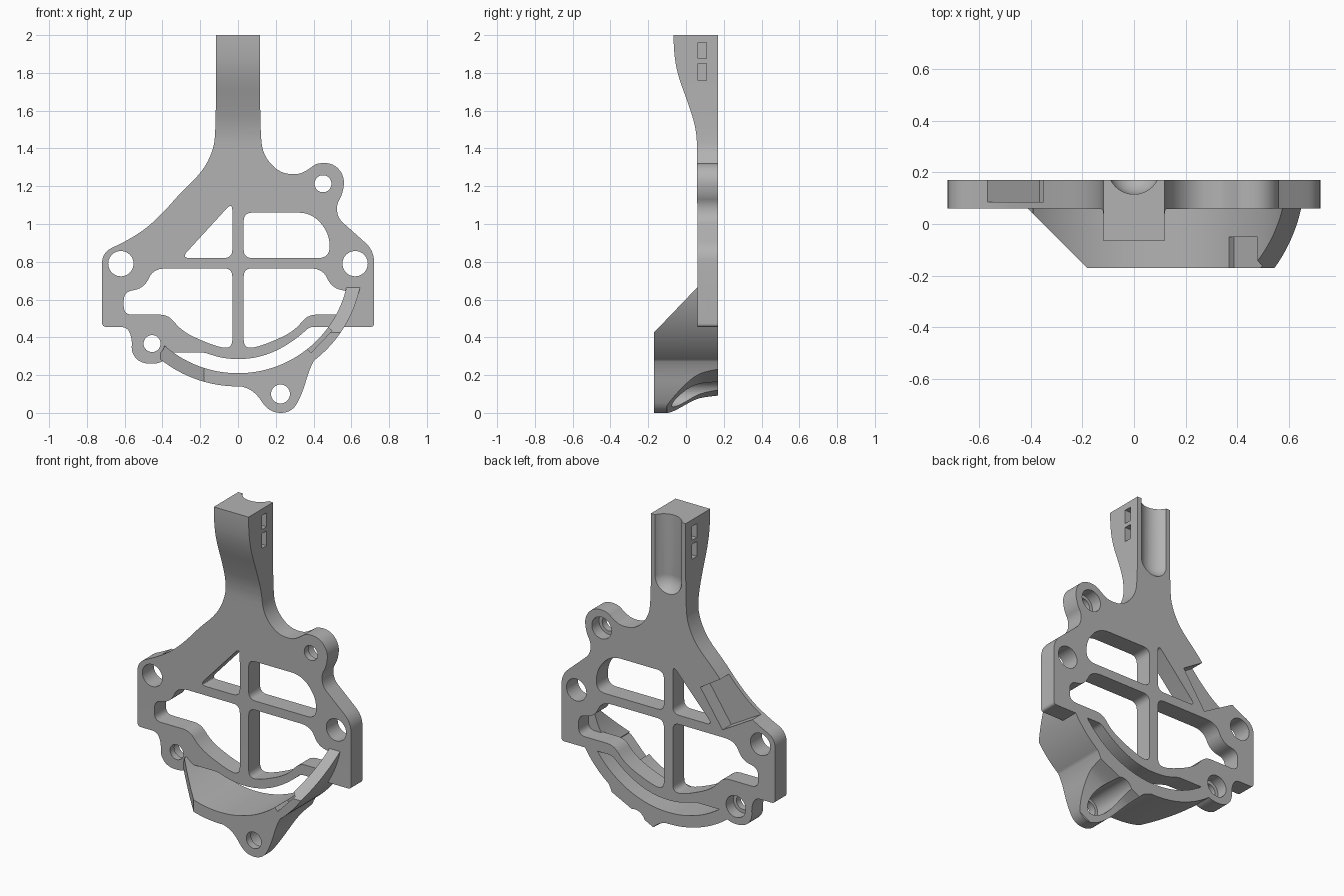
import bpy, bmesh, math
from mathutils import Vector

cube = bpy.data.objects.get("Cube")
if cube:
    bpy.data.objects.remove(cube, do_unlink=True)

grey = bpy.data.materials.new("plain_grey")
grey.use_nodes = True
grey.diffuse_color = (0.45, 0.45, 0.45, 1)
grey.node_tree.nodes["Principled BSDF"].inputs["Base Color"].default_value = (0.45, 0.45, 0.45, 1)


def rounded(points, default=1.0, steps=7):
    """Round each corner with a quadratic curve; a third value overrides the cut distance."""
    out, n = [], len(points)
    for i, p in enumerate(points):
        b = Vector(p[:2])
        a, c = Vector(points[i - 1][:2]), Vector(points[(i + 1) % n][:2])
        d = p[2] if len(p) > 2 else default
        if d == 0:
            out.append(b)
            continue
        s = b + (a - b).normalized() * min(d, (a - b).length * 0.499)
        e = b + (c - b).normalized() * min(d, (c - b).length * 0.499)
        for k in range(steps + 1):
            t = k / steps
            out.append(s * (1 - t) ** 2 + b * 2 * t * (1 - t) + e * t * t)
    return out


def prism(name, points, axis, lo, hi):
    """Extrude a 2D profile along one axis."""
    place = {"x": lambda p, h: (h, p[0], p[1]),
             "y": lambda p, h: (p[0], h, p[1]),
             "z": lambda p, h: (p[0], p[1], h)}[axis]
    bm = bmesh.new()
    face = bm.faces.new([bm.verts.new(place(p, lo)) for p in points])
    ext = bmesh.ops.extrude_face_region(bm, geom=[face])
    move = Vector(place((0, 0), hi - lo))
    bmesh.ops.translate(bm, vec=move, verts=[g for g in ext["geom"] if isinstance(g, bmesh.types.BMVert)])
    bmesh.ops.recalc_face_normals(bm, faces=bm.faces)
    mesh = bpy.data.meshes.new(name)
    bm.to_mesh(mesh)
    bm.free()
    mesh.materials.append(grey)
    ob = bpy.data.objects.new(name, mesh)
    bpy.context.collection.objects.link(ob)
    return ob


def rect(u0, u1, v0, v1):
    return [(u0, v0), (u1, v0), (u1, v1), (u0, v1)]


def circle(x, z, r, n=40):
    return [(x + r * math.cos(2 * math.pi * i / n), z + r * math.sin(2 * math.pi * i / n)) for i in range(n)]


def combine(ob, tool, operation="DIFFERENCE"):
    """Apply a boolean and remove the tool."""
    tool.hide_render = True
    m = ob.modifiers.new("cut", "BOOLEAN")
    m.operation, m.solver, m.object = operation, "EXACT", tool
    bpy.ops.object.select_all(action="DESELECT")
    ob.select_set(True)
    bpy.context.view_layer.objects.active = ob
    bpy.ops.object.modifier_apply(modifier="cut")
    bpy.data.objects.remove(tool, do_unlink=True)


def cut(ob, points, axis, lo, hi):
    combine(ob, prism("cutter", points, axis, lo, hi))


# Plate and stem: front outline
outline = [
    (0.117, 2.0, 0), (0.117, 1.48), (0.135, 1.36), (0.22, 1.27), (0.32, 1.26), (0.375, 1.29),
    (0.42, 1.325), (0.51, 1.32), (0.565, 1.25), (0.555, 1.16), (0.52, 1.10), (0.53, 1.03),
    (0.58, 0.985), (0.72, 0.86, 0.06), (0.72, 0.455, 0.02), (0.38, 0.455, 0.02), (0.30, 0.385),
    (0.19, 0.32), (0.07, 0.285), (-0.07, 0.285), (-0.18, 0.32, 0.02), (-0.36, 0.32, 0.02),
    (-0.39, 0.275, 0.03), (-0.44, 0.258), (-0.52, 0.265), (-0.565, 0.32), (-0.56, 0.39),
    (-0.585, 0.455), (-0.66, 0.455), (-0.72, 0.455, 0.025), (-0.72, 0.85, 0.06), (-0.61, 0.90),
    (-0.50, 0.965), (-0.40, 1.055), (-0.30, 1.17), (-0.19, 1.275), (-0.135, 1.38), (-0.117, 1.48),
    (-0.117, 2.0, 0)]
plate = prism("plate_and_stem", rounded(outline), "y", -0.3, 0.17)

# Stem swells forward toward its top
side = [(0.3, -0.2, 0), (0.3, 2.1, 0), (-0.066, 2.1, 0), (-0.066, 1.92), (-0.045, 1.79),
        (0.015, 1.63), (0.055, 1.50), (0.06, 1.36), (0.06, -0.2, 0)]
combine(plate, prism("side_profile", rounded(side), "x", -1, 1), "INTERSECT")

# Four windows separated by a cross of bars
lower = [(0.03, 0.765), (0.45, 0.765, 0.07), (0.495, 0.66, 0.06), (0.605, 0.64), (0.605, 0.52),
         (0.37, 0.52), (0.29, 0.425, 0.09), (0.10, 0.345, 0.09), (0.03, 0.345)]
windows = [
    [(-0.30, 0.82), (-0.03, 0.82), (-0.03, 1.115)],
    [(0.03, 0.82), (0.485, 0.82, 0.06), (0.485, 0.95, 0.07), (0.39, 1.06, 0.07), (0.03, 1.06)],
    lower, [(-p[0],) + tuple(p[1:]) for p in lower]]
for w in windows:
    cut(plate, rounded(w, 0.045), "y", 0, 0.3)

# Mounting holes, two of them counterbored from behind
for x in (-0.62, 0.62):
    cut(plate, circle(x, 0.79, 0.067), "y", 0, 0.3)
for x, z in ((0.45, 1.213), (-0.455, 0.367)):
    cut(plate, circle(x, z, 0.045), "y", 0, 0.3)
    cut(plate, circle(x, z, 0.066), "y", 0.10, 0.3)

# Recess in the rear of the sloping edge
cut(plate, [(-0.216, 1.03), (-0.365, 0.81), (-0.59, 0.94), (-0.44, 1.17)], "y", 0.085, 0.3)

# Round-ended channel down the back of the stem
channel = prism("channel", circle(0, 0.216, 0.101, 48), "z", 1.63, 2.2)
combine(plate, channel)
bpy.ops.mesh.primitive_uv_sphere_add(segments=48, ring_count=24, radius=0.101, location=(0, 0.216, 1.63))
ball = bpy.context.object
ball.data.materials.append(grey)
combine(plate, ball)

# Paired slots in both flanks of the stem
for z0, z1 in ((1.76, 1.85), (1.875, 1.96)):
    for s in (-1, 1):
        cut(plate, rect(0.063, 0.108, z0, z1), "x", *sorted((s * 0.065, s * 0.2)))

# Curved guard below the plate
CZ, R_IN, R_OUT, N = 0.80, 0.59, 0.66, 64


def arc(r):
    angles = [math.radians(-140 + 135 * i / N) for i in range(N + 1)]
    return [(r * math.cos(a), CZ + r * math.sin(a)) for a in angles]


guard = prism("curved_guard", arc(R_OUT) + arc(R_IN)[::-1], "y", -0.17, 0.17)

# Lower lug, hollowed away behind along a slanting concave sweep
lug_shape = [(-0.16, 0.172, 0), (0.0, 0.148), (0.09, 0.115), (0.165, 0.0), (0.285, 0.0), (0.34, 0.10),
             (0.385, 0.255), (0.45, 0.345, 0), (0.33, 0.26, 0), (0.22, 0.20, 0), (0.0, 0.18, 0)]
lug = prism("lug", rounded(lug_shape), "y", -0.17, 0.17)
sweep = [(-0.10, -0.5, 0), (-0.10, 0.0, 0), (-0.03, 0.065), (0.04, 0.12), (0.10, 0.145),
         (0.3, 0.17, 0), (0.3, -0.5, 0)]
sweep_cut = prism("sweep_cut", rounded(sweep), "x", -0.8, 0.8)
for v in sweep_cut.data.vertices:
    v.co.z += 0.5 * (v.co.x - 0.225)
combine(lug, sweep_cut)
combine(guard, lug, "UNION")

# Guard ends slope back to the plate
combine(guard, prism("plan_shape", [(-0.18, -0.3), (1, -0.3), (1, 0.3), (-0.41, 0.3), (-0.41, 0.06),
                                    (-0.18, -0.17)], "z", -0.5, 1.5), "INTERSECT")
combine(guard, prism("side_shape", [(-0.3, -0.2), (0.3, -0.2), (0.3, 0.46), (0.075, 0.46), (0.075, 0.665),
                                    (0.06, 0.665), (-0.17, 0.425), (-0.3, 0.29)], "x", -2, 2), "INTERSECT")

# Lug hole with rear counterbore, and clearance at the left boss
cut(guard, circle(0.225, 0.10, 0.05), "y", -0.3, 0.3)
cut(guard, circle(0.225, 0.10, 0.068), "y", -0.125, 0.3)
cut(guard, circle(-0.455, 0.367, 0.066), "y", -0.3, 0.3)

# Shallow notch in the guard's inner face
radial = Vector((0.72, -0.69)).normalized()
tangent = Vector((-radial.y, radial.x))
mid = Vector((0, CZ)) + radial * 0.59
notch = [mid + radial * a * 0.022 + tangent * b * 0.08 for a, b in ((-1, -1), (1, -1), (1, 1), (-1, 1))]
cut(guard, notch, "y", -0.3, -0.05)

# Smooth the curved walls while keeping crisp edges
for ob in (plate, guard):
    bpy.ops.object.select_all(action="DESELECT")
    ob.select_set(True)
    bpy.context.view_layer.objects.active = ob
    bpy.ops.object.shade_smooth_by_angle(angle=math.radians(30))
